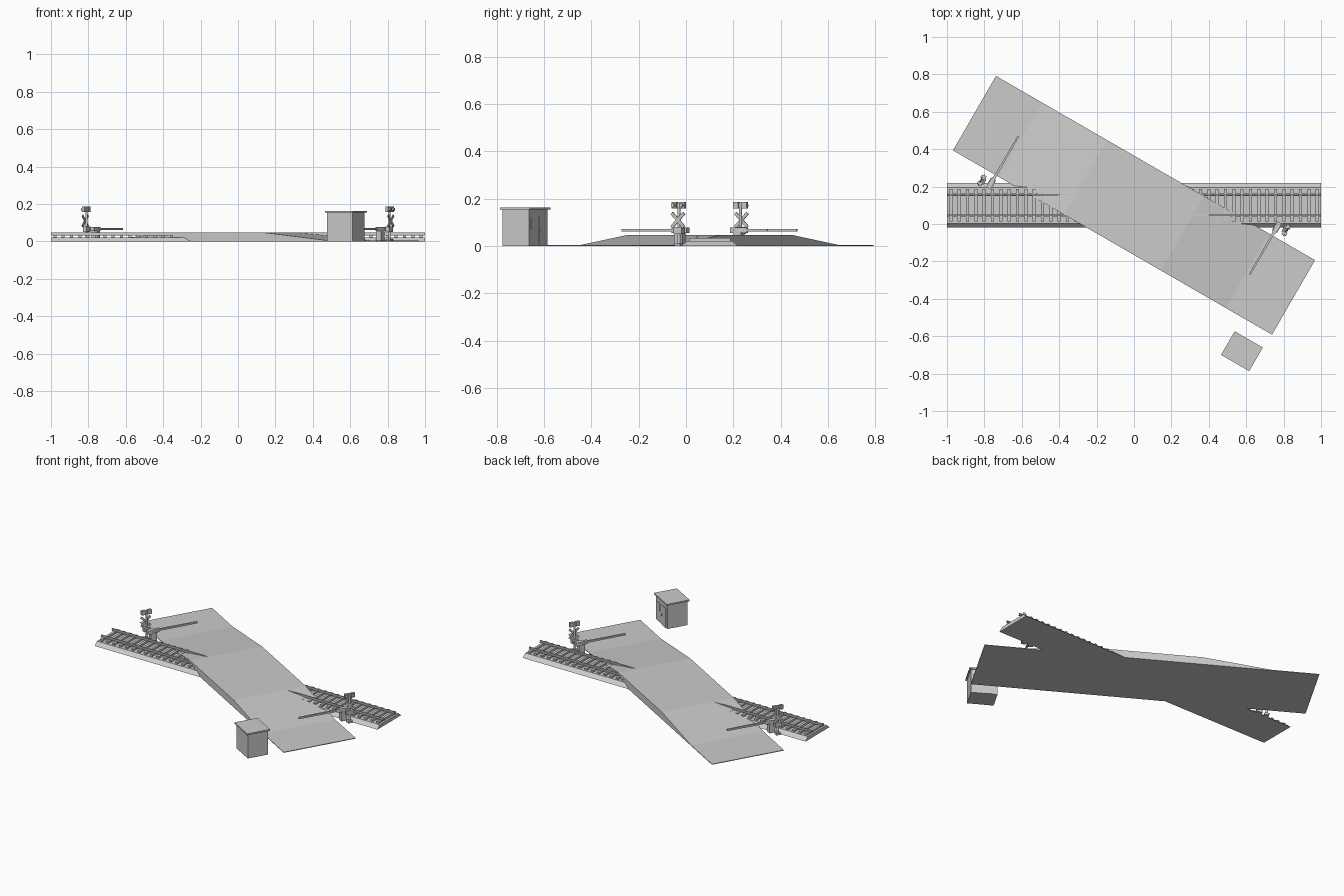
import bpy, bmesh, math
from mathutils import Matrix

cube = bpy.data.objects.get("Cube")
if cube:
    bpy.data.objects.remove(cube, do_unlink=True)

grey = bpy.data.materials.new("light grey")
grey.use_nodes = True
COL = (0.6, 0.6, 0.6, 1)
grey.diffuse_color = COL
grey.node_tree.nodes["Principled BSDF"].inputs["Base Color"].default_value = COL

# Road frame: local x runs along the road, local y across it
ROAD = Matrix.Translation((0, 0.1, 0)) @ Matrix.Rotation(math.radians(-30), 4, 'Z')
HALF_TURN = Matrix.Rotation(math.pi, 4, 'Z')
FLAT = Matrix.Identity(4)


def finish(name, bm, frame):
    bmesh.ops.recalc_face_normals(bm, faces=bm.faces)
    me = bpy.data.meshes.new(name)
    bm.to_mesh(me)
    bm.free()
    me.materials.append(grey)
    ob = bpy.data.objects.new(name, me)
    ob.matrix_world = frame
    bpy.context.collection.objects.link(ob)
    return ob


def add_box(bm, x, y, z, tilt=0):
    """Box from (min, max) pairs, tilted about the x axis through its centre."""
    mid = [(a + b) / 2 for a, b in (x, y, z)]
    size = [b - a for a, b in (x, y, z)]
    m = Matrix.Translation(mid) @ Matrix.Rotation(tilt, 4, 'X') @ Matrix.Diagonal((*size, 1))
    bmesh.ops.create_cube(bm, size=1, matrix=m)


def box(name, x, y, z, frame):
    bm = bmesh.new()
    add_box(bm, x, y, z)
    return finish(name, bm, frame)


def prism(name, points, frame):
    """Extrude a closed profile; points is (list of start corners, offset)."""
    corners, offset = points
    bm = bmesh.new()
    face = bm.faces.new([bm.verts.new(p) for p in corners])
    ext = bmesh.ops.extrude_face_region(bm, geom=[face])
    bmesh.ops.translate(bm, vec=offset,
                        verts=[v for v in ext["geom"] if isinstance(v, bmesh.types.BMVert)])
    return finish(name, bm, frame)


def cylinder(bm, r, depth, matrix, sides=12):
    bmesh.ops.create_cone(bm, cap_ends=True, segments=sides, radius1=r, radius2=r,
                          depth=depth, matrix=matrix)


# Road with a hump over the track
TOP = 0.047
profile = [(-0.985, 0), (0.985, 0), (0.985, 0.004), (0.7, 0.004), (0.3, TOP),
           (-0.3, TOP), (-0.7, 0.004), (-0.985, 0.004)]
prism("road", ([(s, -0.23, z) for s, z in profile], (0, 0.46, 0)), ROAD)

# Track bed
bed = [(-0.02, 0), (0.22, 0), (0.195, 0.022), (0.003, 0.022)]
prism("track_bed", ([(-1, y, z) for y, z in bed], (2, 0, 0)), FLAT)

# Sleepers
bm = bmesh.new()
for i in range(45):
    x = (i - 22) * 0.0445
    add_box(bm, (x - 0.008, x + 0.008), (0.014, 0.188), (0.021, 0.034))
finish("sleepers", bm, FLAT)

# Rails with foot, web and head
for name, y in (("front_rail", 0.046), ("back_rail", 0.156)):
    bm = bmesh.new()
    for half, z in ((0.006, (0.033, 0.036)), (0.002, (0.035, 0.043)), (0.004, (0.042, TOP))):
        add_box(bm, (-1, 1), (y - half, y + half), z)
    finish(name, bm, FLAT)


def crossing_signal(side, frame):
    """Warning post with lamps and crossed boards."""
    u, v = -0.766, -0.292
    place = frame @ Matrix.Translation((u, v, 0))
    bm = bmesh.new()
    cylinder(bm, 0.006, 0.185, Matrix.Translation((0, 0, 0.0925)))
    add_box(bm, (-0.014, 0.014), (-0.014, 0.014), (0, 0.012))
    finish(side + "_signal_post", bm, place)

    bm = bmesh.new()
    for tilt in (math.radians(45), math.radians(-45)):
        add_box(bm, (-0.011, -0.006), (-0.042, 0.042), (0.103, 0.117), tilt)
    finish(side + "_crossed_boards", bm, place)

    bm = bmesh.new()
    add_box(bm, (-0.004, 0.004), (-0.03, 0.03), (0.167, 0.175))
    for y in (-0.02, 0.02):
        add_box(bm, (-0.009, 0.006), (y - 0.012, y + 0.012), (0.158, 0.186))
        cylinder(bm, 0.008, 0.014, Matrix.Translation((-0.013, y, 0.172))
                 @ Matrix.Rotation(math.pi / 2, 4, 'Y'))
    add_box(bm, (-0.012, 0.012), (-0.02, 0.02), (0.052, 0.08))
    finish(side + "_warning_lamps", bm, place)


def barrier(side, frame):
    """Half-width barrier with cabinet, counterweight and arm."""
    place = frame @ Matrix.Translation((-0.7205, -0.272, 0))
    box(side + "_barrier_cabinet", (-0.016, 0.016), (-0.018, 0.018), (0, 0.06), place)
    outline = [(-0.012, -0.038), (0.012, -0.038), (0.015, -0.01), (0.006, 0.04), (-0.006, 0.04),
               (-0.015, -0.01)]
    prism(side + "_counterweight", ([(x, y, 0.056) for x, y in outline], (0, 0, 0.022)), place)
    bm = bmesh.new()
    bands = 7
    step = 0.25 / bands
    for i in range(bands):
        half = 0.006 - 0.0003 * i
        add_box(bm, (-half, half), (0.033 + i * step, 0.033 + (i + 1) * step), (0.062, 0.073))
    finish(side + "_barrier_arm", bm, place)


for side, frame in (("back", ROAD), ("front", ROAD @ HALF_TURN)):
    crossing_signal(side, frame)
    barrier(side, frame)

# Small keeper's hut beside the road
HUT = Matrix.Translation((0.577, -0.68, 0)) @ Matrix.Rotation(math.radians(-30), 4, 'Z')
box("hut_walls", (-0.078, 0.078), (-0.065, 0.065), (0, 0.156), HUT)
box("hut_roof", (-0.087, 0.087), (-0.073, 0.073), (0.154, 0.163), HUT)
box("hut_door", (-0.06, 0.0), (0.064, 0.068), (0, 0.125), HUT)
box("hut_door_handle", (-0.01, -0.005), (0.067, 0.071), (0.055, 0.07), HUT)
box("hut_window", (0.025, 0.062), (0.064, 0.068), (0.07, 0.12), HUT)
